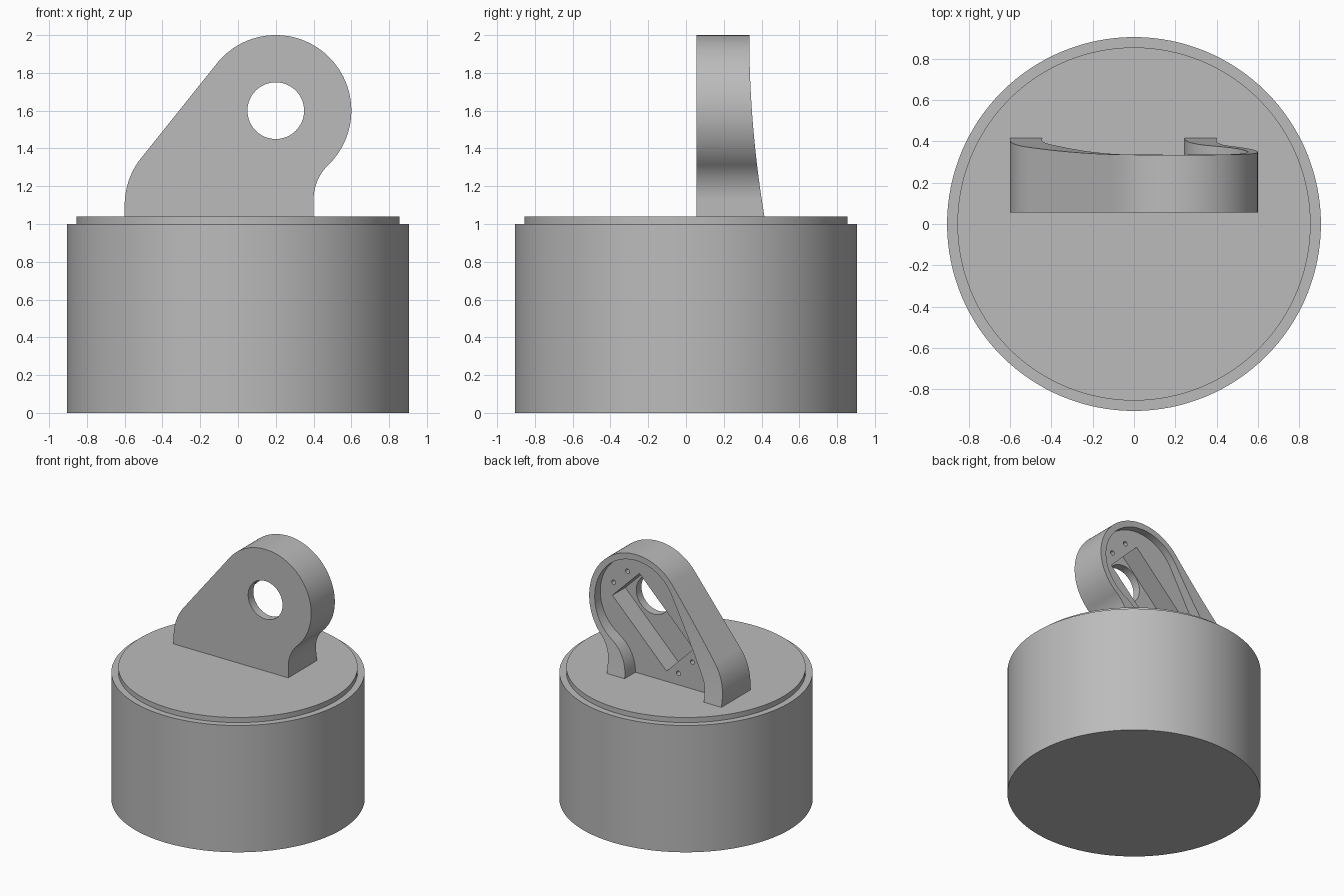
import bpy, bmesh, math
from math import sin, cos, acos, atan2, pi, radians
from mathutils import Matrix, Vector

cube = bpy.data.objects.get("Cube")
if cube:
    bpy.data.objects.remove(cube, do_unlink=True)

GREY = (0.5, 0.5, 0.5, 1)
metal = bpy.data.materials.new("plain_grey")
metal.use_nodes = True
metal.diffuse_color = GREY
metal.node_tree.nodes["Principled BSDF"].inputs["Base Color"].default_value = GREY


def finish(bm, name):
    bmesh.ops.recalc_face_normals(bm, faces=bm.faces)
    mesh = bpy.data.meshes.new(name)
    bm.to_mesh(mesh)
    bm.free()
    mesh.materials.append(metal)
    obj = bpy.data.objects.new(name, mesh)
    bpy.context.collection.objects.link(obj)
    return obj


def prism(name, points, push):
    """Extrude a closed loop of 3D points along a vector."""
    bm = bmesh.new()
    face = bm.faces.new([bm.verts.new(p) for p in points])
    new = bmesh.ops.extrude_face_region(bm, geom=[face])["geom"]
    bmesh.ops.translate(bm, vec=push, verts=[v for v in new if isinstance(v, bmesh.types.BMVert)])
    return finish(bm, name)


def slab(name, outline, y0, y1):
    return prism(name, [(x, y0, z) for x, z in outline], (0, y1 - y0, 0))


def disc(name, radius, z0, z1):
    bm = bmesh.new()
    bmesh.ops.create_cone(bm, cap_ends=True, segments=128, radius1=radius, radius2=radius,
                          depth=z1 - z0, matrix=Matrix.Translation((0, 0, (z0 + z1) / 2)))
    return finish(bm, name)


def arc(centre, r, a0, a1, n=24):
    return [(centre[0] + r * cos(a0 + (a1 - a0) * i / n),
             centre[1] + r * sin(a0 + (a1 - a0) * i / n)) for i in range(n + 1)]


def circle(centre, r, n=48):
    return arc(centre, r, 0, 2 * pi, n)[:-1]


def select(obj):
    bpy.ops.object.select_all(action='DESELECT')
    obj.select_set(True)
    bpy.context.view_layer.objects.active = obj


def smooth(obj):
    select(obj)
    bpy.ops.object.shade_smooth_by_angle(angle=radians(30))


def cut(target, cutter):
    cutter.hide_render = True
    mod = target.modifiers.new("cut", 'BOOLEAN')
    mod.operation, mod.solver, mod.object = 'DIFFERENCE', 'EXACT', cutter
    select(target)
    bpy.ops.object.modifier_apply(modifier=mod.name)
    bpy.data.objects.remove(cutter, do_unlink=True)


HEAD, FOOT, BASE = (0.2, 1.6), (-0.2, 1.1), 1.04


def lug_outline(head_r, foot_r, right_x, fillet, bottom):
    """Round head, tangent slope to a rounded foot, concave fillet to the right leg."""
    dx, dz = HEAD[0] - FOOT[0], HEAD[1] - FOOT[1]
    tangent = atan2(dz, dx) + acos((foot_r - head_r) / math.hypot(dx, dz))
    across = right_x + fillet - HEAD[0]
    down = math.sqrt((head_r + fillet) ** 2 - across ** 2)
    touch = atan2(-down, across)
    pts = [(FOOT[0] - foot_r, bottom)]
    pts += arc(FOOT, foot_r, pi, tangent)
    pts += arc(HEAD, head_r, tangent, touch, 64)
    pts += arc((right_x + fillet, HEAD[1] - down), fillet, touch + pi, pi)
    return pts + [(right_x, bottom)]


# Drum and raised cap
smooth(disc("drum", 0.905, 0, 1))
smooth(disc("drum_cap", 0.855, 1, BASE))

# Lug body
lug = slab("lug", lug_outline(0.4, 0.4, 0.4, 0.256, BASE), 0.055, 0.5)

# Concave sweep of the rear face
sweep = [(0.335 + 0.087 * (2 - z) ** 2, z) for z in [2.05 - 0.05 * i for i in range(23)]]
sweep += [(0.7, sweep[-1][1]), (0.7, 2.05)]
cut(lug, prism("rear_cutter", [(-1, y, z) for y, z in sweep], (2, 0, 0)))

# Rear recess, open at the bottom
FLOOR = 0.28
cut(lug, slab("recess_cutter", lug_outline(0.352, 0.245, 0.245, 0.3, 0.9), FLOOR, 0.7))

# Tilted pocket with screw holes at both ends
MID = Vector((0.092, 1.475))
ALONG = Vector((1, 1)).normalized()
ACROSS = Vector((1, -1)).normalized()


def tilted(u, v):
    return tuple(MID + ALONG * u + ACROSS * v)


corners = [tilted(u, v) for u, v in ((-1 / 3, -1 / 6), (1 / 3, -1 / 6), (1 / 3, 1 / 6), (-1 / 3, 1 / 6))]
cut(lug, slab("pocket_cutter", corners, 0.12, 0.32))
for u in (-0.4, 0.4):
    for v in (-0.085, 0.085):
        cut(lug, slab("screw_cutter", circle(tilted(u, v), 0.018, 16), 0.18, 0.32))

# Eye through the head
cut(lug, slab("eye_cutter", circle(HEAD, 0.15, 64), -0.1, 0.2))
smooth(lug)
